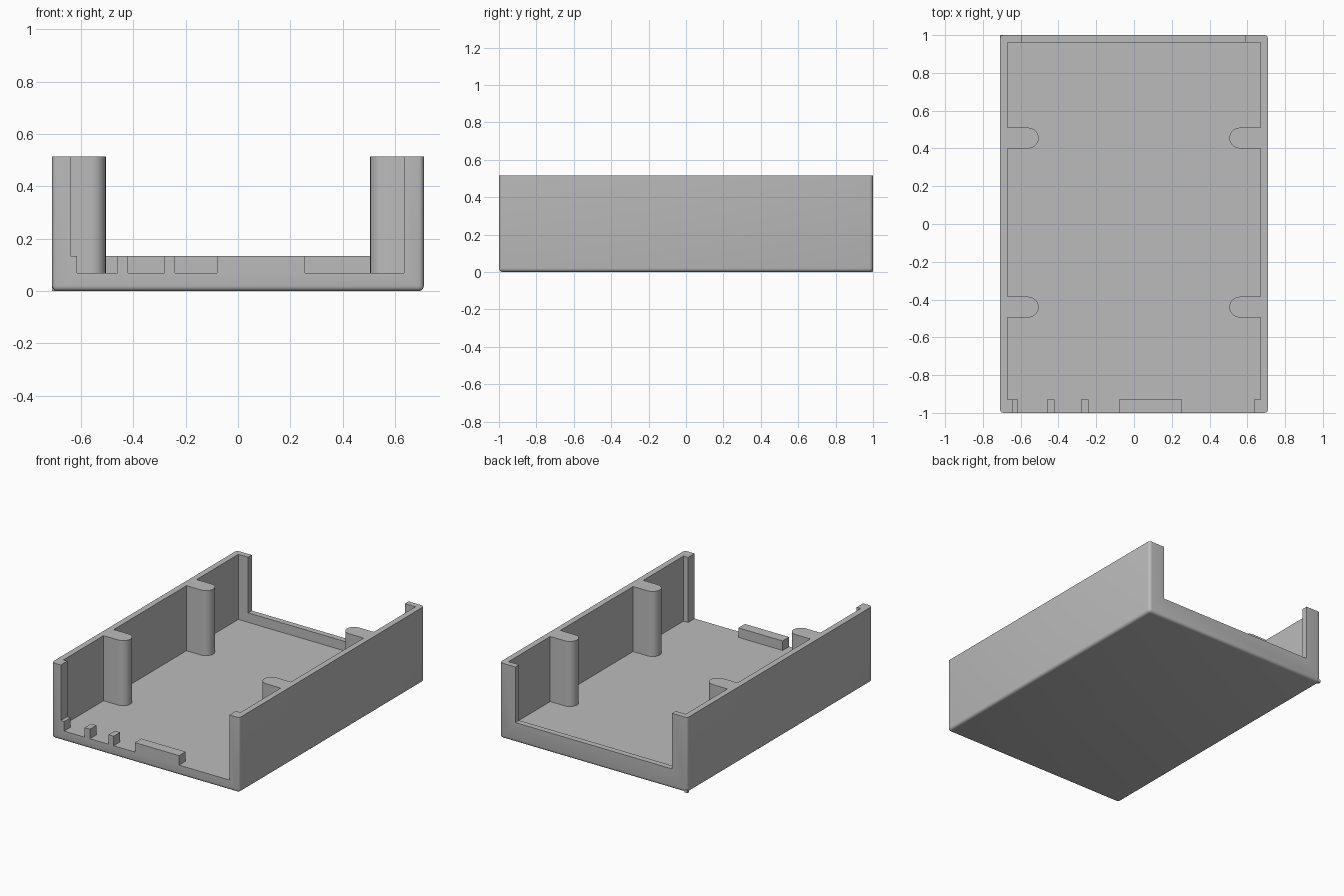
import bpy, bmesh
from math import sin, cos, pi
from mathutils import Vector

cube = bpy.data.objects.get("Cube")
if cube:
    bpy.data.objects.remove(cube, do_unlink=True)

HX, HY, TOP = 0.71, 1.0, 0.515      # outer half width, half length, height
FLOOR, SILL = 0.07, 0.135           # floor level, low rim level
INX, BACK, FRONT = 0.67, 0.96, -0.93

grey = bpy.data.materials.new("plain grey")
grey.use_nodes = True
colour = (0.5, 0.5, 0.5, 1)
grey.diffuse_color = colour
grey.node_tree.nodes["Principled BSDF"].inputs["Base Color"].default_value = colour


def make_object(name, bm):
    bmesh.ops.recalc_face_normals(bm, faces=bm.faces)
    mesh = bpy.data.meshes.new(name)
    bm.to_mesh(mesh)
    bm.free()
    mesh.materials.append(grey)
    obj = bpy.data.objects.new(name, mesh)
    bpy.context.collection.objects.link(obj)
    return obj


def prism(name, outline, z0, z1):
    bm = bmesh.new()
    face = bm.faces.new([bm.verts.new((x, y, z0)) for x, y in outline])
    ext = bmesh.ops.extrude_face_region(bm, geom=[face])
    verts = [v for v in ext["geom"] if isinstance(v, bmesh.types.BMVert)]
    bmesh.ops.translate(bm, vec=Vector((0, 0, z1 - z0)), verts=verts)
    return make_object(name, bm)


def box(name, x0, x1, y0, y1, z0, z1):
    return prism(name, [(x0, y0), (x1, y0), (x1, y1), (x0, y1)], z0, z1)


def cut(target, cutter):
    cutter.hide_render = True
    mod = target.modifiers.new("cut", 'BOOLEAN')
    mod.operation, mod.solver, mod.object = 'DIFFERENCE', 'EXACT', cutter
    bpy.ops.object.select_all(action='DESELECT')
    bpy.context.view_layer.objects.active = target
    target.select_set(True)
    bpy.ops.object.modifier_apply(modifier=mod.name)
    bpy.data.objects.remove(cutter, do_unlink=True)


def pillar_outline(side, y, tip=0.505, r=0.055):
    """Round-ended pillar reaching in from a side wall, listed anticlockwise round the cavity."""
    arc = [(side * (tip + r - r * sin(a)), y - side * r * cos(a))
           for a in (i * pi / 12 for i in range(13))]
    return [(side * INX, y - side * r)] + arc + [(side * INX, y + side * r)]


# Outer block, rounded on all but the top edges
bm = bmesh.new()
bmesh.ops.create_cube(bm, size=1)
for v in bm.verts:
    v.co = (v.co.x * 2 * HX, v.co.y * 2 * HY, (v.co.z + 0.5) * TOP)
edges = [e for e in bm.edges if min(v.co.z for v in e.verts) < TOP / 2]
bmesh.ops.bevel(bm, geom=edges, offset=0.02, segments=4, profile=0.5, affect='EDGES')
tray = make_object("enclosure_tray", bm)

# Cavity with four pillars left standing and slots through the front rim
slots = [(-0.615, -0.46), (-0.42, -0.28), (-0.24, -0.08), (0.255, 0.635)]
outline = [(-INX, FRONT)]
for a, b in slots:
    outline += [(a, FRONT), (a, -1.1), (b, -1.1), (b, FRONT)]
outline += [(INX, FRONT)]
for y in (-0.44, 0.455):
    outline += pillar_outline(1, y)
outline += [(INX, BACK), (-INX, BACK)]
for y in (0.455, -0.44):
    outline += pillar_outline(-1, y)
cut(tray, prism("cavity_cutter", outline, FLOOR, 0.7))

# Wide openings above the low front and back rims
cut(tray, box("front_cutter", -0.64, 0.635, -1.1, -0.9, SILL, 0.7))
cut(tray, box("back_cutter", -0.595, 0.59, 0.9, 1.1, SILL, 0.7))

# Smooth the rounded faces
bpy.ops.object.select_all(action='DESELECT')
tray.select_set(True)
bpy.context.view_layer.objects.active = tray
bpy.ops.object.shade_smooth_by_angle(angle=pi / 6)

# Small square foot at one back corner
box("corner_nub", -HX, -HX + 0.02, HY - 0.02, HY, 0, 0.02)
